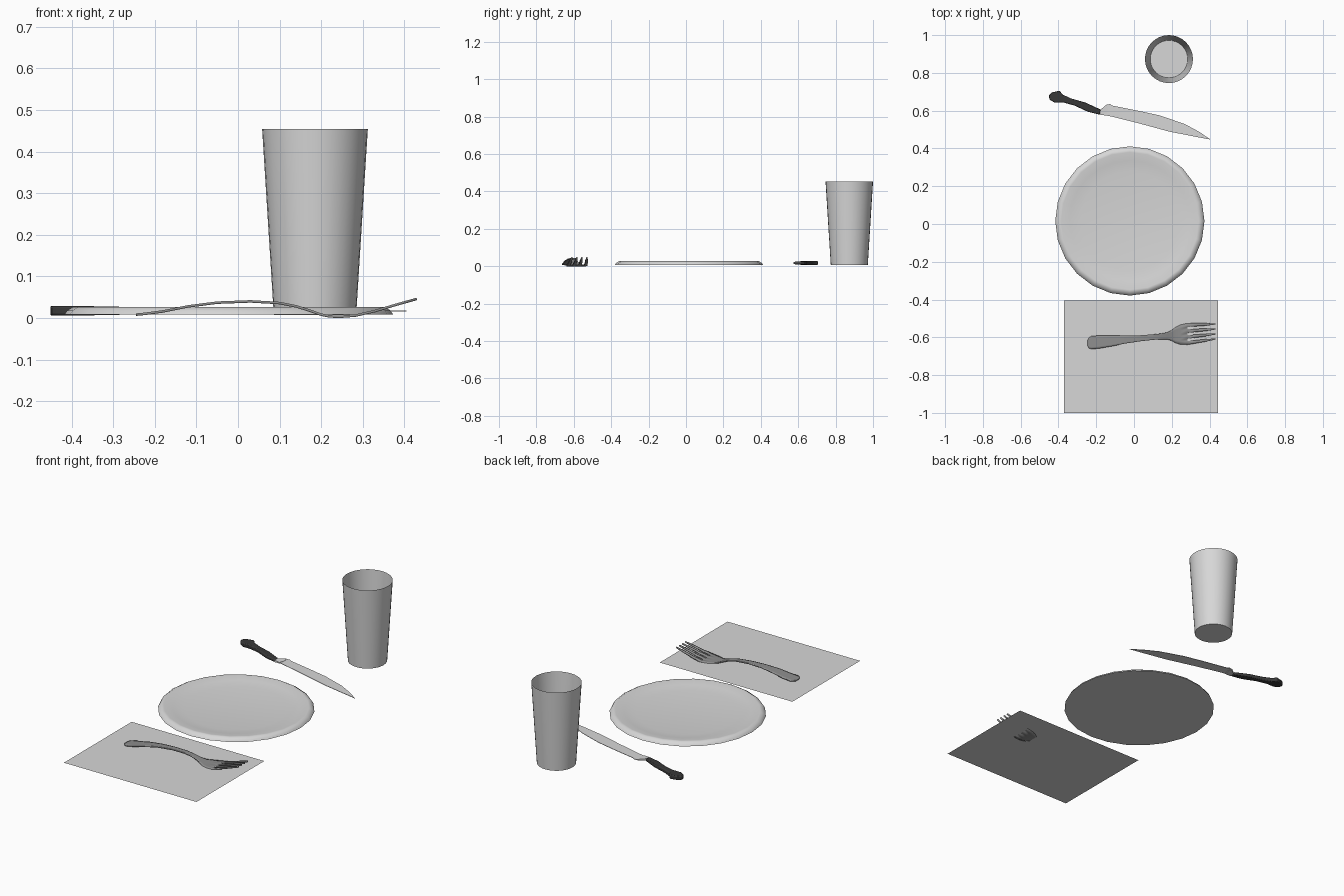
import bpy, bmesh, math

if "Cube" in bpy.data.objects:
    bpy.data.objects.remove(bpy.data.objects["Cube"])


def material(name, value):
    m = bpy.data.materials.new(name)
    m.diffuse_color = (value, value, value, 1)
    m.use_nodes = True
    m.node_tree.nodes["Principled BSDF"].inputs["Base Color"].default_value = m.diffuse_color
    return m


LIGHT = material("light_grey", 0.68)
STEEL = material("mid_grey", 0.27)
DARK = material("charcoal", 0.04)


def finish(name, bm, mat, smooth=True):
    bmesh.ops.recalc_face_normals(bm, faces=bm.faces[:])
    me = bpy.data.meshes.new(name)
    bm.to_mesh(me)
    bm.free()
    me.materials.append(mat)
    ob = bpy.data.objects.new(name, me)
    bpy.context.collection.objects.link(ob)
    if smooth:
        bpy.ops.object.select_all(action='DESELECT')
        ob.select_set(True)
        bpy.context.view_layer.objects.active = ob
        bpy.ops.object.shade_smooth_by_angle(angle=math.radians(35))
    return ob


def lathe(name, profile, centre, sides, mat):
    """Revolve (radius, height) points about a vertical axis."""
    bm = bmesh.new()
    rings = []
    for r, z in profile:
        if r == 0:
            rings.append([bm.verts.new((*centre, z))] * sides)
            continue
        rings.append([bm.verts.new((centre[0] + r * math.cos(2 * math.pi * i / sides),
                                    centre[1] + r * math.sin(2 * math.pi * i / sides), z))
                      for i in range(sides)])
    for a, b in zip(rings, rings[1:]):
        for i in range(sides):
            j = (i + 1) % sides
            bm.faces.new(list(dict.fromkeys((a[i], a[j], b[j], b[i]))))
    return finish(name, bm, mat)


def slab(name, outline, mid_z, half, mat, bevel=0):
    """Flat outline given thickness; half(x) is the half thickness."""
    bm = bmesh.new()
    low = [bm.verts.new((x, y, mid_z - half(x))) for x, y in outline]
    top = [bm.verts.new((x, y, mid_z + half(x))) for x, y in outline]
    bm.faces.new(low[::-1])
    bm.faces.new(top)
    n = len(outline)
    for i in range(n):
        j = (i + 1) % n
        bm.faces.new((low[i], low[j], top[j], top[i]))
    bmesh.ops.triangulate(bm, faces=[f for f in bm.faces if len(f.verts) > 4])
    ob = finish(name, bm, mat)
    if bevel:
        mod = ob.modifiers.new("rounding", 'BEVEL')
        mod.width = bevel
        mod.segments = 2
        mod.limit_method = 'ANGLE'
        mod.angle_limit = math.radians(50)
    return ob


# Napkin: single flat sheet
bm = bmesh.new()
bm.faces.new([bm.verts.new((x, y, 0.005)) for x, y in
              ((-0.37, -1.0), (0.445, -1.0), (0.445, -0.405), (-0.37, -0.405))])
finish("napkin", bm, LIGHT, False)

# Plate: flat underside, raised rim, shallow well
lathe("plate", [(0, 0.008), (0.395, 0.008), (0.389, 0.018), (0.374, 0.027), (0.364, 0.027),
                (0.32, 0.020), (0.262, 0.013), (0, 0.013)], (-0.022, 0.016), 24, LIGHT)

# Cup: thin open wall with a floor
lathe("cup", [(0, 0.007), (0.099, 0.007), (0.127, 0.454)], (0.185, 0.873), 32, LIGHT)

# Knife: curved handle, bolster and thin blade
KNIFE_Z = 0.0175
slab("knife_handle",
     [(-0.452, 0.68), (-0.437, 0.696), (-0.394, 0.706), (-0.378, 0.685), (-0.331, 0.664),
      (-0.257, 0.643), (-0.177, 0.606), (-0.182, 0.579), (-0.246, 0.595), (-0.315, 0.627),
      (-0.373, 0.643), (-0.421, 0.643), (-0.447, 0.659)],
     KNIFE_Z, lambda x: 0.0115 - 0.004 * max(0, min(1, (x + 0.38) / 0.2)), DARK, 0.005)
slab("knife_bolster",
     [(-0.182, 0.579), (-0.177, 0.606), (-0.145, 0.632), (-0.138, 0.610), (-0.146, 0.574)],
     KNIFE_Z, lambda x: 0.006 - 0.08 * max(0, x + 0.182), LIGHT)
slab("knife_blade",
     [(-0.146, 0.574), (-0.145, 0.632), (-0.124, 0.635), (-0.117, 0.627), (0.02, 0.600),
      (0.135, 0.575), (0.267, 0.530), (0.347, 0.487), (0.405, 0.447), (0.32, 0.463),
      (0.188, 0.489), (0.029, 0.532), (-0.119, 0.569)],
     KNIFE_Z, lambda x: 0.0012, LIGHT)

# Fork: (x, height, half width) stations along the arched body
BODY = [(-0.245, 0.008, 0.016), (-0.238, 0.009, 0.028), (-0.225, 0.010, 0.035),
        (-0.18, 0.016, 0.034), (-0.12, 0.028, 0.029), (-0.05, 0.037, 0.021),
        (0.03, 0.040, 0.016), (0.10, 0.036, 0.0145), (0.14, 0.028, 0.015),
        (0.175, 0.017, 0.018), (0.20, 0.008, 0.028), (0.22, 0.004, 0.042),
        (0.245, 0.003, 0.052), (0.283, 0.006, 0.057)]
TINES = [(0.33, 0.017, 0.054), (0.38, 0.032, 0.051), (0.43, 0.046, 0.048)]
COLS = [-1, -0.72, -0.47, -0.16, 0.16, 0.47, 0.72, 1]
COLS = [-1, -0.75, -0.45, -0.14, 0.0, 0.14, 0.45, 0.75, 1]
# four tines with three gaps across the width
COLS = [-1 + 2 * s / 20.5 for s in (0, 3.5, 5.67, 9.17, 11.33, 14.83, 17, 20.5)]


def fork_point(x, z, w, u):
    return (x, -0.630 + 0.09 * (x + 0.245) + w * u, z)


bm = bmesh.new()
rows = [[bm.verts.new(fork_point(*s, u)) for u in COLS] for s in BODY]
for a, b in zip(rows, rows[1:]):
    for i in range(len(COLS) - 1):
        bm.faces.new((a[i], b[i], b[i + 1], a[i + 1]))
for k in range(0, len(COLS), 2):
    prev = rows[-1][k:k + 2]
    mid = (COLS[k] + COLS[k + 1]) / 2
    for n, s in enumerate(TINES):
        half = (0.15, 0.13, 0.06)[n]
        cur = [bm.verts.new(fork_point(*s, mid + d * half)) for d in (-1, 1)]
        bm.faces.new((prev[0], cur[0], cur[1], prev[1]))
        prev = cur
fork = finish("fork", bm, STEEL)
mod = fork.modifiers.new("thickness", 'SOLIDIFY')
mod.thickness = 0.006
mod.offset = 0
